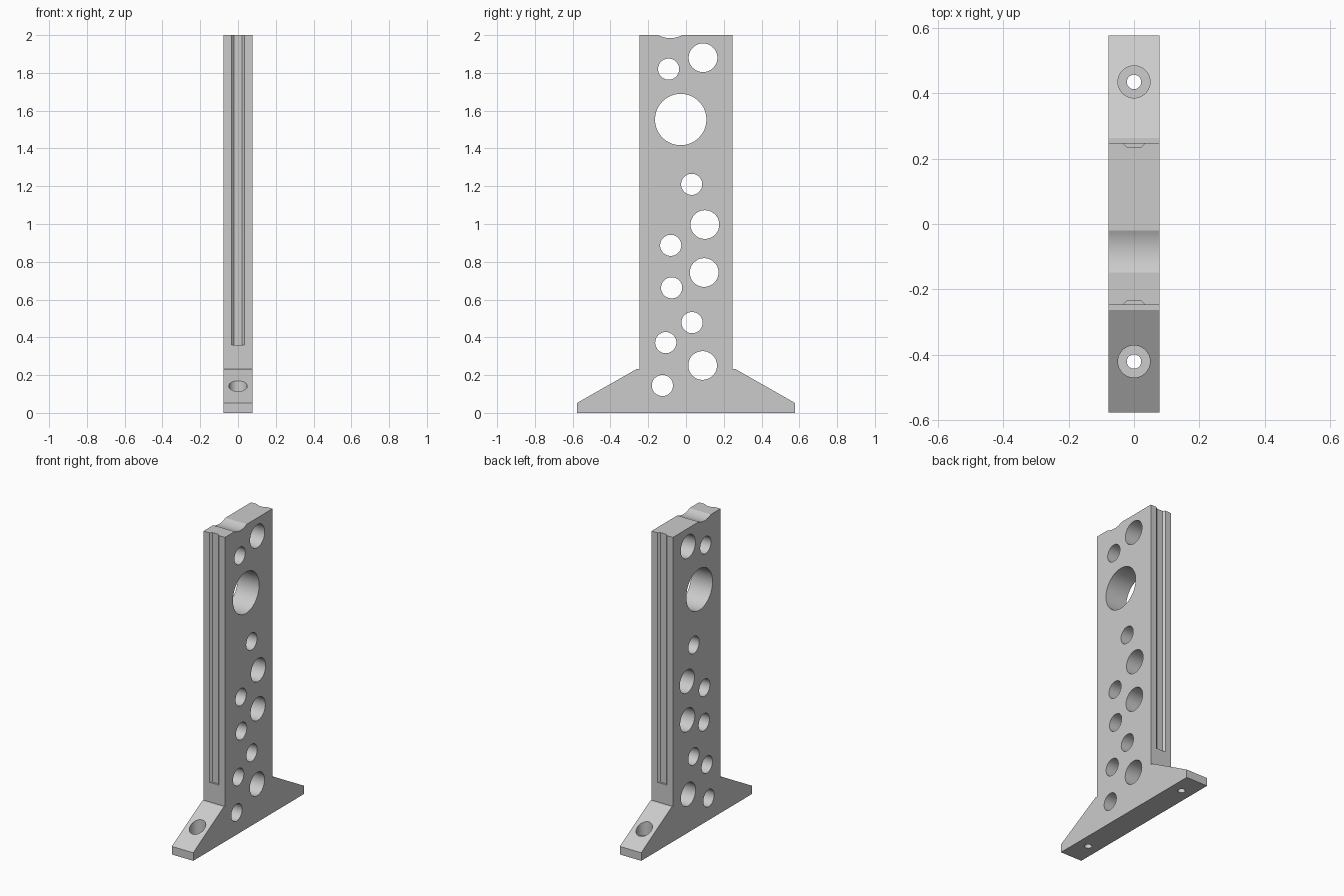
import bpy
import bmesh
import math
from mathutils import Matrix, Vector

cube = bpy.data.objects.get("Cube")
if cube:
    bpy.data.objects.remove(cube, do_unlink=True)

HALF_X = 0.078    # half thickness of the plate
COLUMN_Y = 0.247  # half depth of the column
FOOT_Y = 0.576    # half length of the foot
HEIGHT = 2.0

grey = bpy.data.materials.new("light_grey")
grey.use_nodes = True
colour = (0.6, 0.6, 0.6, 1)
grey.diffuse_color = colour
grey.node_tree.nodes["Principled BSDF"].inputs["Base Color"].default_value = colour


def extruded(name, outline, direction):
    """Solid made by sweeping a closed outline along a direction."""
    bm = bmesh.new()
    face = bm.faces.new([bm.verts.new(p) for p in outline])
    swept = bmesh.ops.extrude_face_region(bm, geom=[face])["geom"]
    moved = [v for v in swept if isinstance(v, bmesh.types.BMVert)]
    bmesh.ops.translate(bm, verts=moved, vec=direction)
    bmesh.ops.recalc_face_normals(bm, faces=bm.faces)
    mesh = bpy.data.meshes.new(name)
    bm.to_mesh(mesh)
    bm.free()
    obj = bpy.data.objects.new(name, mesh)
    bpy.context.collection.objects.link(obj)
    return obj


def cylinder(name, radius, length, centre, axis):
    """Cylindrical cutter along x or z."""
    turn = Matrix.Rotation(math.pi / 2, 4, "Y") if axis == "X" else Matrix()
    bm = bmesh.new()
    bmesh.ops.create_cone(bm, cap_ends=True, segments=64, radius1=radius,
                          radius2=radius, depth=length,
                          matrix=Matrix.Translation(centre) @ turn)
    mesh = bpy.data.meshes.new(name)
    bm.to_mesh(mesh)
    bm.free()
    obj = bpy.data.objects.new(name, mesh)
    bpy.context.collection.objects.link(obj)
    return obj


def cut(target, cutter):
    """Subtract the cutter and remove it."""
    cutter.hide_render = True
    mod = target.modifiers.new("cut", "BOOLEAN")
    mod.operation, mod.solver, mod.object = "DIFFERENCE", "EXACT", cutter
    bpy.context.view_layer.objects.active = target
    bpy.ops.object.modifier_apply(modifier=mod.name)
    bpy.data.objects.remove(cutter, do_unlink=True)


# Upright plate with a sloped foot at each end
half = [(FOOT_Y, 0), (FOOT_Y, 0.053), (0.262, 0.232),
        (COLUMN_Y, 0.232), (COLUMN_Y, HEIGHT)]
side = half + [(-y, z) for y, z in reversed(half)]
stand = extruded("upright_stand", [(-HALF_X, y, z) for y, z in side],
                 Vector((2 * HALF_X, 0, 0)))
stand.data.materials.append(grey)

# Lightening holes through the sides: small, medium and large
holes = {
    0.056: [(-0.092, 1.82), (0.03, 1.21), (-0.081, 0.887), (-0.076, 0.662),
            (0.032, 0.478), (-0.107, 0.372), (-0.125, 0.145)],
    0.076: [(0.09, 1.88), (0.1, 0.997), (0.096, 0.743), (0.088, 0.251)],
    0.136: [(-0.028, 1.553), (-0.084, 2.12)],  # the last one notches the top
}
for radius, centres in holes.items():
    for y, z in centres:
        cut(stand, cylinder("side_hole_cutter", radius, 1, (0, y, z), "X"))

# Tapered grooves down the front and back edges
for s in (-1, 1):
    groove = [(-0.034, COLUMN_Y), (-0.021, 0.234), (0.021, 0.234),
              (0.034, COLUMN_Y), (0.034, 0.3), (-0.034, 0.3)]
    cut(stand, extruded("groove_cutter", [(x, s * y, 0.36) for x, y in groove],
                        Vector((0, 0, HEIGHT))))

# Counterbored screw holes in the feet
for y in (-0.42, 0.434):
    cut(stand, cylinder("counterbore_cutter", 0.049, 0.4, (0, y, 0.27), "Z"))
    cut(stand, cylinder("screw_hole_cutter", 0.022, 1, (0, y, 0), "Z"))

# Smooth hole walls, sharp edges
bpy.ops.object.select_all(action="DESELECT")
stand.select_set(True)
bpy.context.view_layer.objects.active = stand
bpy.ops.object.shade_smooth_by_angle(angle=math.radians(25))
